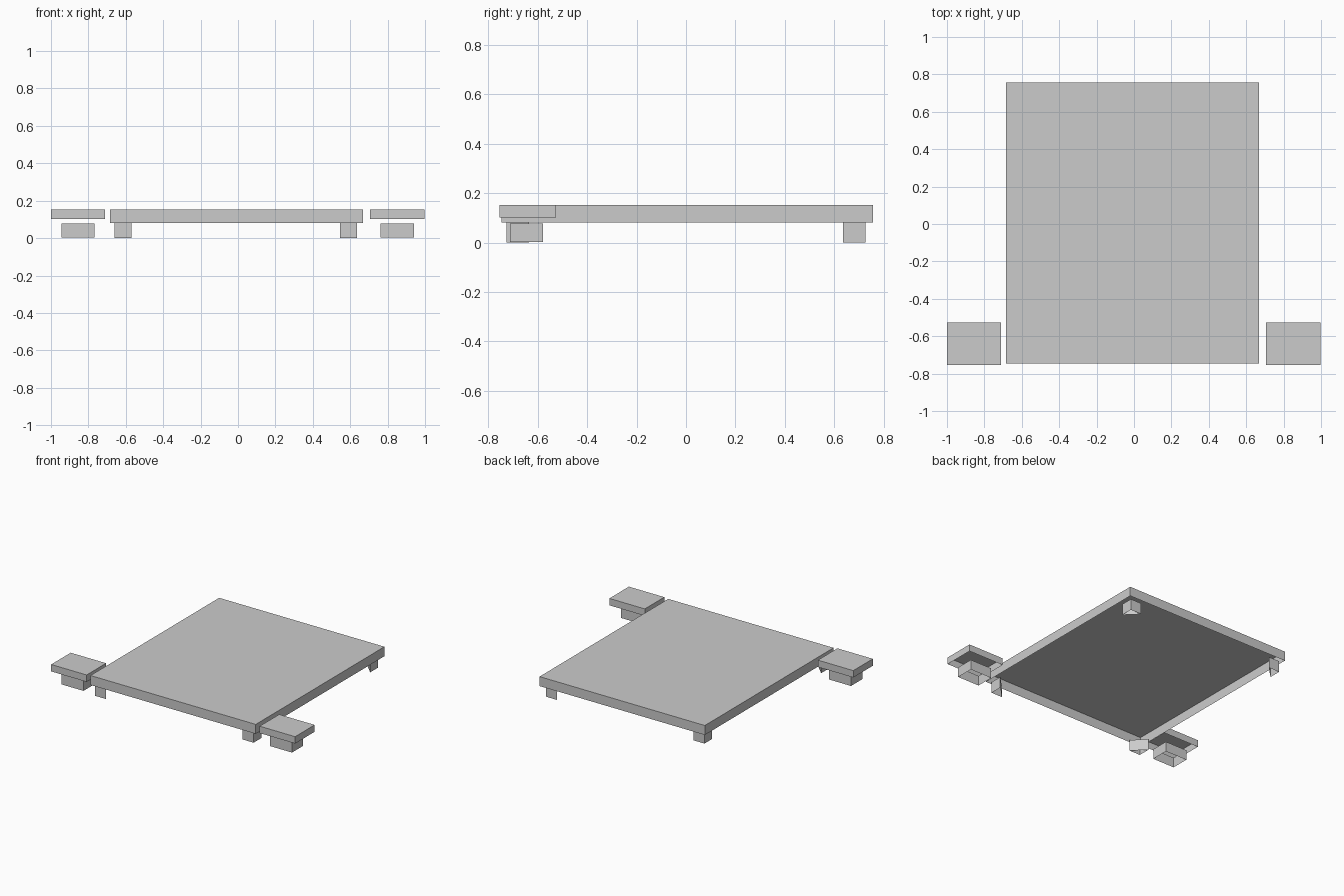
import bpy
import bmesh

cube = bpy.data.objects.get("Cube")
if cube:
    bpy.data.objects.remove(cube, do_unlink=True)

# One plain grey for everything
grey = bpy.data.materials.new("light grey")
grey.use_nodes = True
colour = (0.6, 0.6, 0.6, 1)
grey.diffuse_color = colour
grey.node_tree.nodes["Principled BSDF"].inputs["Base Color"].default_value = colour


def shell(name, outline, z0, z1, top=False):
    """Upright walls around an outline, open below, with an optional top."""
    bm = bmesh.new()
    low = [bm.verts.new((x, y, z0)) for x, y in outline]
    high = [bm.verts.new((x, y, z1)) for x, y in outline]
    n = len(outline)
    for i in range(n):
        j = (i + 1) % n
        bm.faces.new((low[i], low[j], high[j], high[i]))
    if top:
        bm.faces.new(high)
    # Make the walls face outward whichever way the outline runs
    area = sum(outline[i - 1][0] * outline[i][1] - outline[i][0] * outline[i - 1][1]
               for i in range(n))
    if area < 0:
        bmesh.ops.reverse_faces(bm, faces=bm.faces[:])
    mesh = bpy.data.meshes.new(name)
    bm.to_mesh(mesh)
    bm.free()
    mesh.materials.append(grey)
    obj = bpy.data.objects.new(name, mesh)
    bpy.context.collection.objects.link(obj)
    return obj


def rect(x0, x1, y0, y1):
    return [(x0, y0), (x1, y0), (x1, y1), (x0, y1)]


# Wide flat deck, hollow underneath
shell("deck", rect(-0.684, 0.668, -0.747, 0.757), 0.082, 0.152, top=True)

# Three-sided corner legs, with the diagonal wall facing inward
leg = 0.09
for side, sx, x in (("left", 1, 0.636), ("right", -1, -0.66)):
    for end, sy in (("front", -1), ("back", 1)):
        y = sy * 0.726
        shell(f"{end}_{side}_leg",
              [(x, y), (x - sx * leg, y), (x, y - sy * leg)], 0, 0.082)

# Small side shelves at the front, each over a hollow square foot
for side, x in (("left", 0.851), ("right", -0.855)):
    shell(f"{side}_shelf", rect(x - 0.145, x + 0.145, -0.755, -0.527),
          0.101, 0.152, top=True)
    shell(f"{side}_shelf_foot", rect(x - 0.089, x + 0.089, -0.712, -0.58),
          0.003, 0.077)
